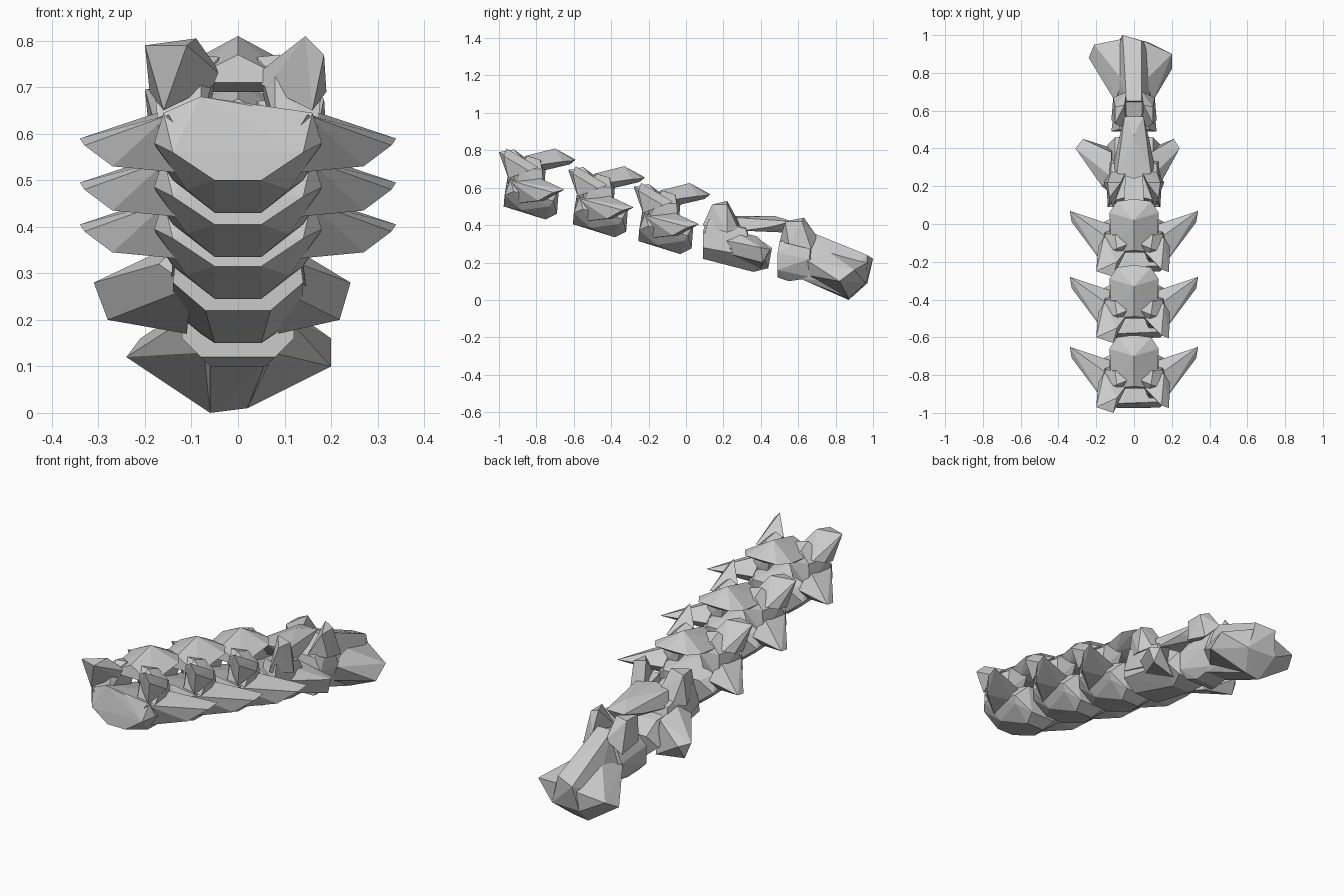
import bpy
import bmesh

default_cube = bpy.data.objects.get("Cube")
if default_cube:
    bpy.data.objects.remove(default_cube, do_unlink=True)

bone = bpy.data.materials.new("bone grey")
bone.use_nodes = True
bone.diffuse_color = (0.6, 0.6, 0.6, 1)
bone.node_tree.nodes["Principled BSDF"].inputs["Base Color"].default_value = bone.diffuse_color


def hull(name, points):
    """Flat shaded faceted chunk wrapped around a few points."""
    builder = bmesh.new()
    for point in points:
        builder.verts.new(point)
    result = bmesh.ops.convex_hull(builder, input=builder.verts[:])
    unused = [item for item in result["geom_interior"] if isinstance(item, bmesh.types.BMVert)]
    bmesh.ops.delete(builder, geom=unused, context="VERTS")
    bmesh.ops.recalc_face_normals(builder, faces=builder.faces[:])
    mesh = bpy.data.meshes.new(name)
    builder.to_mesh(mesh)
    builder.free()
    mesh.materials.append(bone)
    part = bpy.data.objects.new(name, mesh)
    bpy.context.collection.objects.link(part)
    return part


def flipped(points, scale=1.0):
    """The same points on the opposite side."""
    return [(-x * scale, y, z) for x, y, z in points]


def pair(name, points, left_scale=1.0):
    """Matching chunks on both sides; points describe the left (+x) one."""
    return [
        hull("left_" + name, flipped(flipped(points), left_scale)),
        hull("right_" + name, flipped(points)),
    ]


def mirrored(points):
    """Add the opposite side of every off-centre point."""
    return points + [(-x, y, z) for x, y, z in points if x]


# Upper vertebra: keel-shaped body, arch and processes
upper = [hull("upper_body", mirrored([
    (.05, -.975, .50), (.14, -.97, .56), (.18, -.92, .58), (.16, -.94, .645),
    (.05, -.75, .43), (.07, -.69, .46), (.16, -.71, .53), (.14, -.73, .50),
    (.10, -.68, .59), (.14, -.76, .60), (.11, -.88, .48),
]) + [(-.08, -.95, .68), (.03, -.95, .66)])]
upper += pair("upper_pedicle", [
    (.08, -.93, .62), (.17, -.93, .60), (.16, -.76, .58), (.08, -.76, .58),
    (.08, -.90, .72), (.18, -.88, .70), (.15, -.77, .70), (.05, -.75, .70),
    (.04, -.83, .765), (.09, -.85, .77), (.10, -.78, .75),
])
horn_base = [(.16, -.95, .65), (.19, -.84, .69), (.03, -.84, .72), (.16, -.79, .71), (.06, -.88, .70)]
upper.append(hull("left_upper_horn", horn_base + [
    (.145, -.96, .81), (.185, -.975, .77), (.10, -.90, .77),
]))
upper.append(hull("right_upper_horn", flipped(horn_base) + [
    (-.20, -.97, .79), (-.09, -.92, .805), (-.11, -1, .79),
]))
upper += pair("upper_wing", [
    (.34, -.65, .59), (.33, -.71, .575), (.27, -.79, .53), (.20, -.86, .62),
    (.15, -.95, .64), (.06, -.96, .51), (.13, -.80, .66), (.13, -.76, .53), (.13, -.72, .58),
])
upper.append(hull("upper_spine_roof", mirrored([
    (0, -.70, .81), (0, -.86, .77), (.02, -.59, .75), (.09, -.60, .745),
    (.13, -.66, .74), (.12, -.87, .71), (.08, -.77, .69), (0, -.62, .725),
])))

# Two repeats of the upper vertebra further down the column
for level, (shift_y, drop) in {"second": (.37, .095), "third": (.72, .185)}.items():
    for part in upper:
        copy = bpy.data.objects.new(part.name.replace("upper", level), part.data)
        copy.location = (0, shift_y, -drop)
        bpy.context.collection.objects.link(copy)

# Fourth vertebra: thicker, with blunt wings
hull("fourth_body", mirrored([
    (.07, .09, .22), (.14, .09, .28), (.13, .09, .36), (.05, .10, .40),
    (.05, .36, .15), (.08, .44, .17), (.14, .42, .22), (.10, .46, .28), (.10, .38, .33),
]))
pair("fourth_pedicle", [
    (.06, .10, .33), (.14, .09, .32), (.15, .36, .24), (.06, .36, .24),
    (.05, .14, .44), (.13, .12, .43), (.12, .32, .38), (.04, .32, .40),
])
pair("fourth_horn", [
    (.13, .14, .51), (.07, .22, .53), (.14, .22, .51),
    (.11, .09, .40), (.16, .22, .36), (.04, .28, .42), (.12, .28, .38),
])
pair("fourth_wing", [
    (.31, .40, .28), (.27, .45, .27), (.28, .41, .20),
    (.17, .20, .32), (.10, .14, .27), (.12, .25, .37), (.11, .40, .17), (.12, .38, .34),
], left_scale=.78)
hull("fourth_spine_roof", mirrored([
    (.05, .57, .42), (0, .47, .45), (.09, .27, .44), (.11, .30, .37),
    (.08, .45, .39), (0, .54, .36), (0, .24, .45),
]))

# Bottom vertebra: front block, ridged core and lopsided flares
hull("bottom_front_block", mirrored([
    (.08, .49, .12), (.12, .49, .16), (.06, .55, .10), (.12, .49, .25), (.08, .50, .31),
    (.06, .68, .12), (.10, .66, .22), (.05, .67, .36),
]))
tail_end = [(-.06, 1, .22), (.04, .97, .24), (-.08, .97, .09), (.08, .96, .09)]
keel = [(-.06, .87, 0), (.02, .87, .01)]
hull("bottom_core", tail_end + keel + mirrored([
    (.09, .62, .20), (.06, .62, .11), (.04, .65, .37), (.03, .82, .27), (.10, .86, .16),
]))
hull("right_bottom_flare", keel + [
    (-.24, .88, .12), (-.21, .95, .16), (-.10, .65, .21), (-.07, .66, .13),
    (-.06, .98, .19), (-.08, .97, .09), (-.06, .76, .26),
])
hull("left_bottom_flare", keel + [
    (.20, .82, .10), (.20, .90, .16), (.10, .65, .21), (.07, .66, .13),
    (.05, .97, .20), (.08, .96, .09), (.06, .76, .26),
])
pair("bottom_horn", [
    (.10, .53, .42), (.05, .63, .44), (.12, .55, .30), (.04, .50, .31),
    (.04, .70, .34), (.11, .67, .27), (.10, .62, .42),
])
